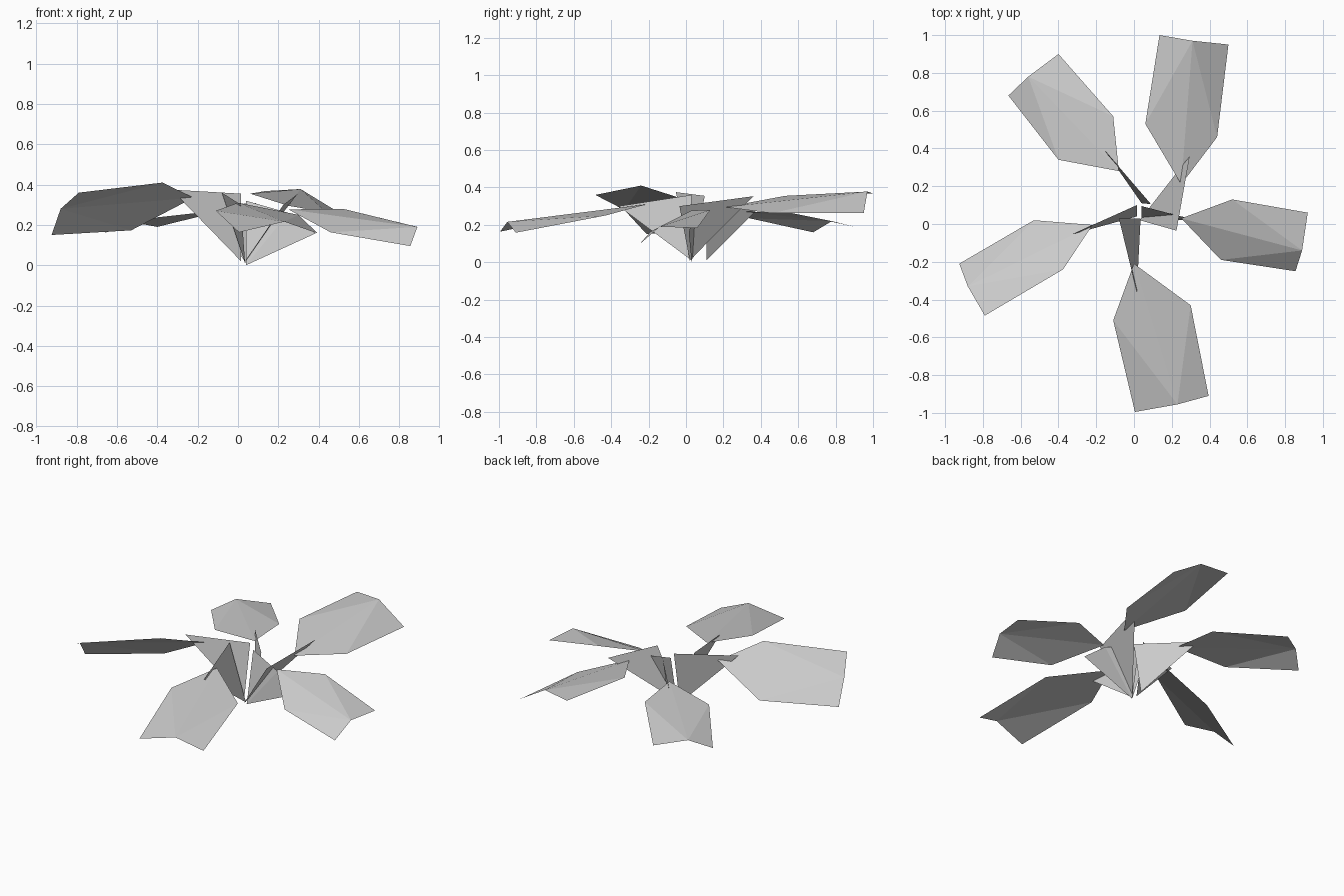
import bpy
import bmesh
from mathutils import Vector

cube = bpy.data.objects.get("Cube")
if cube:
    bpy.data.objects.remove(cube, do_unlink=True)

# One plain grey for the whole plant
grey = bpy.data.materials.new("pale_grey")
grey.use_nodes = True
colour = (0.6, 0.6, 0.6, 1.0)
grey.diffuse_color = colour
grey.node_tree.nodes["Principled BSDF"].inputs["Base Color"].default_value = colour


def add_fan(name, points, facing):
    """Thin sheet: triangles fanned from the first point, turned to one side."""
    bm = bmesh.new()
    verts = [bm.verts.new(p) for p in points]
    for a, b in zip(verts[1:], verts[2:]):
        bm.faces.new((verts[0], a, b))
    bm.normal_update()
    total = sum((f.normal * f.calc_area() for f in bm.faces), Vector())
    if total.dot(Vector(facing)) < 0:
        bmesh.ops.reverse_faces(bm, faces=bm.faces[:])
    mesh = bpy.data.meshes.new(name)
    bm.to_mesh(mesh)
    bm.free()
    mesh.materials.append(grey)
    obj = bpy.data.objects.new(name, mesh)
    bpy.context.collection.objects.link(obj)
    return obj


# Leaf outlines: tip, corner, shoulder, base, shoulder, corner
leaves = {
    "front": [(.23, -.955, .216), (.395, -.91, .158), (.3, -.43, .25),
              (0, -.21, .31), (-.11, -.51, .27), (.005, -.995, .163)],
    "left": [(.89, -.14, .19), (.92, .06, .183), (.52, .13, .28),
             (.25, .03, .277), (.46, -.19, .163), (.855, -.25, .095)],
    "back_left": [(.31, .97, .378), (.5, .95, .262), (.44, .46, .262),
                  (.25, .21, .295), (.06, .53, .355), (.135, 1, .368)],
    "back_right": [(-.56, .78, .22), (-.4, .9, .19), (-.11, .57, .262),
                   (-.08, .28, .273), (-.4, .34, .235), (-.665, .68, .16)],
    "right": [(-.88, -.33, .28), (-.925, -.21, .15), (-.53, .02, .173),
              (-.22, -.005, .335), (-.375, -.24, .41), (-.79, -.485, .36)],
}
for side, outline in leaves.items():
    add_fan(side + "_leaf", outline, (0, 0, 1))

# Upright stem blades: foot, outer tip, inner top corner, and the lit side
stems = {
    "front": ([(.035, .03, .01), (.015, -.36, .3), (-.08, .03, .36)], (1, 0, 0)),
    "left": ([(.04, .03, 0), (.385, .015, .158), (.25, .04, .26),
              (.04, .095, .32)], (0, -1, 0)),
    "back_left": ([(.03, .02, .01), (.295, .36, .353), (.225, -.035, .3)], (-1, 0, 1)),
    "back_right": ([(.04, .11, .01), (-.155, .39, .29), (.09, .105, .31)], (1, 1, 0)),
    "right": ([(.015, .04, .02), (-.33, -.055, .375), (.015, .1, .355)], (0, -1, 0)),
}
for side, (outline, facing) in stems.items():
    add_fan(side + "_stem", outline, facing)
